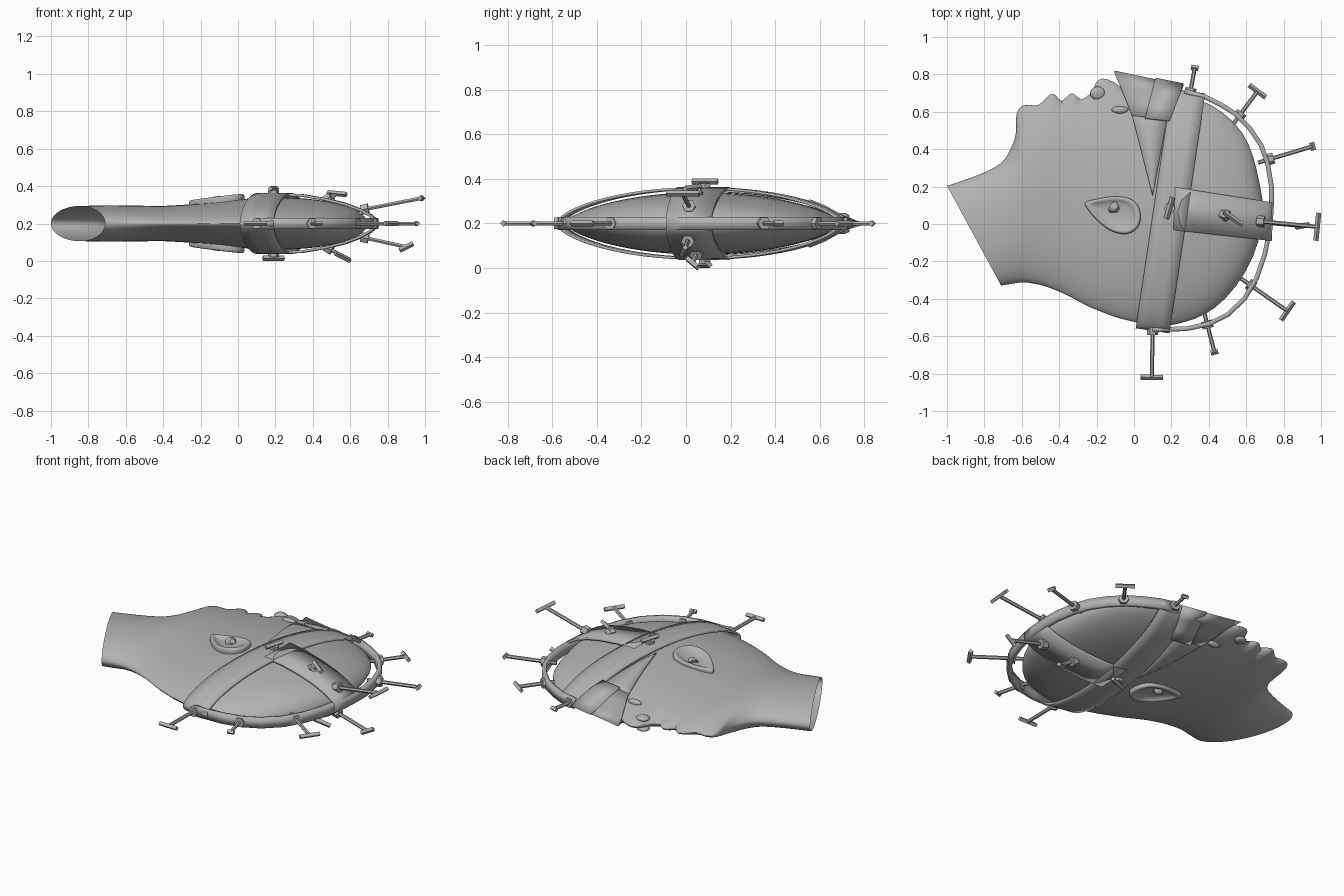
import bpy, bmesh, math
from mathutils import Vector
from mathutils.bvhtree import BVHTree

if "Cube" in bpy.data.objects:
    bpy.data.objects.remove(bpy.data.objects["Cube"])

grey = bpy.data.materials.new("plain grey")
grey.diffuse_color = (0.45, 0.45, 0.45, 1)
grey.use_nodes = True
grey.node_tree.nodes["Principled BSDF"].inputs["Base Color"].default_value = grey.diffuse_color
MID = 0.2  # height of the symmetry plane


def interp(x, pts):
    if x <= pts[0][0]:
        return pts[0][1]
    for (a, p), (b, q) in zip(pts, pts[1:]):
        if x <= b:
            return p + (q - p) * (x - a) / (b - a)
    return pts[-1][1]


def make(name, verts, faces, smooth=40, solid=0, bevel=0, subsurf=0):
    me = bpy.data.meshes.new(name)
    me.from_pydata([tuple(v) for v in verts], [], faces)
    bm = bmesh.new()
    bm.from_mesh(me)
    bmesh.ops.recalc_face_normals(bm, faces=bm.faces)
    bm.to_mesh(me)
    bm.free()
    me.materials.append(grey)
    ob = bpy.data.objects.new(name, me)
    bpy.context.collection.objects.link(ob)
    if subsurf:
        ob.modifiers.new("smooth", 'SUBSURF').levels = subsurf
        ob.modifiers["smooth"].render_levels = subsurf
    if solid:
        m = ob.modifiers.new("thick", 'SOLIDIFY')
        m.thickness, m.offset = solid, 0
    bpy.context.view_layer.objects.active = ob
    ob.select_set(True)
    bpy.ops.object.shade_smooth_by_angle(angle=math.radians(smooth))
    ob.select_set(False)
    return ob


def strip(name, rails, closed=False, solid=0.012, smooth=40):
    """Band of quads across a list of rows of points."""
    n, w = len(rails), len(rails[0])
    verts = [p for row in rails for p in row]
    faces = []
    for i in range(n if closed else n - 1):
        j = (i + 1) % n
        for k in range(w - 1):
            faces.append((i * w + k, i * w + k + 1, j * w + k + 1, j * w + k))
    return make(name, verts, faces, smooth, solid)


def rod(name, a, b, r, sides=8, r2=None):
    a, b = Vector(a), Vector(b)
    q = (b - a).to_track_quat('Z', 'Y')
    verts = []
    for c, rr in ((a, r), (b, r if r2 is None else r2)):
        for i in range(sides):
            t = 2 * math.pi * i / sides
            verts.append(c + q @ Vector((rr * math.cos(t), rr * math.sin(t), 0)))
    faces = [(i, (i + 1) % sides, sides + (i + 1) % sides, sides + i) for i in range(sides)]
    faces += [tuple(range(sides)), tuple(range(sides, 2 * sides))]
    return make(name, verts, faces, 35)


# Head: lens-shaped sections between the face profile and the nape profile
front = [(-1, .205), (-.86, .25), (-.72, .31), (-.68, .36), (-.645, .43), (-.625, .5),
         (-.635, .57), (-.62, .625), (-.575, .645), (-.53, .63), (-.49, .645), (-.45, .705),
         (-.415, .695), (-.39, .64), (-.345, .705), (-.315, .7), (-.29, .66), (-.255, .68),
         (-.22, .71), (-.205, .765), (-.17, .785), (-.115, .77), (-.03, .70), (.05, .68),
         (.17, .71), (.3, .685), (.42, .64), (.54, .55), (.62, .43), (.66, .28),
         (.69, .12), (.695, .05)]
nape = [(-.71, -.33), (-.59, -.31), (-.48, -.33), (-.37, -.375), (-.24, -.445), (-.1, -.5),
        (.02, -.53), (.16, -.55), (.3, -.525), (.43, -.46), (.59, -.3), (.66, -.14),
        (.688, 0), (.695, .04)]
nape_x = [(0, -.71), (8, -.38), (20, -.02), (25, .22), (27, .43), (28, .55), (29, .645),
          (30, .685), (31, .695)]
depth = [(-1, .09), (-.7, .098), (-.4, .094), (-.2, .106), (0, .13), (.2, .143), (.4, .133),
         (.55, .108), (.64, .075), (.68, .04), (.695, .01)]
soft = [Vector(p) for p in front]
for _ in range(6):
    soft = [(soft[i - 1] + soft[i] * 2 + soft[i + 1]) / 4 if 4 < i < 25 else soft[i]
            for i in range(len(soft))]
HALF = 24
rows = []
for i, f in enumerate(front):
    xb = interp(i, nape_x)
    back = Vector((xb, interp(xb, nape)))
    power = interp(i, [(0, 1.0), (8, 1.3), (31, 1.35)])
    row = []
    for k in range(2 * HALF):
        t = math.pi * k / HALF
        u = (1 - math.cos(t)) / 2
        p = soft[i].lerp(back, u) + (Vector(f) - soft[i]) * math.exp(-(u / .06) ** 2)
        z = interp(p.x, depth) * abs(math.sin(t)) ** power
        row.append((p.x, p.y, MID + (z if k <= HALF else -z)))
    rows.append(row)
N = 2 * HALF
hv = [p for r in rows for p in r]
hf = [(i * N + k, i * N + (k + 1) % N, (i + 1) * N + (k + 1) % N, (i + 1) * N + k)
      for i in range(len(rows) - 1) for k in range(N)]
hf.append(tuple((len(rows) - 1) * N + k for k in range(N)))
make("head", hv, hf, 60, subsurf=1)
bvh = BVHTree.FromPolygons([Vector(p) for p in hv], hf)


def skin(x, y, lift=0.0):
    """Half thickness of the head under a point."""
    hit = bvh.ray_cast(Vector((x, y, 2)), Vector((0, 0, -1)))[0]
    return (hit.z - MID if hit else 0) + lift


# Main strap: loop across the head from brow to nape
A, B, W = Vector((.29, .705)), Vector((.10, -.565)), .09
rails = []
for k in range(64):
    t = 2 * math.pi * k / 64
    c = A.lerp(B, (1 - math.cos(t)) / 2)
    z = MID + math.copysign(.157 * abs(math.sin(t)) ** 1.25, math.sin(t))
    rails.append([(c.x + s * W, c.y - s * W * .15, z) for s in (-1, -.33, .33, 1)])
strip("main_strap", rails, closed=True)

# Crown strap: from the main strap over the crown and back beneath
arc = [(.22, .157), (.35, .15), (.48, .128), (.58, .103), (.66, .073), (.71, .045), (.74, .02)]
path = arc + [(x, -z) for x, z in reversed(arc)]
strip("crown_strap", [[(x, interp(x, [(.2, .2), (.74, .115)]), MID + z),
                       (x - .01, interp(x, [(.2, -.03), (.74, -.09)]), MID + z)]
                      for x, z in path], solid=.014)

# Hoop: open rail around the skull in the symmetry plane
hoop = [(.27, .71), (.38, .68), (.46, .64), (.54, .59), (.62, .51), (.68, .42), (.715, .32),
        (.735, .2), (.735, .1), (.728, -.02), (.70, -.16), (.655, -.29), (.59, -.4),
        (.5, -.485), (.4, -.535), (.28, -.56), (.1, -.565)]
strip("hoop", [[(x, y, MID - .03), (x, y, MID + .03)] for x, y in hoop], solid=.025)

# Visor over the eyes, with a raised pad and tapering temple straps
def wrap(name, upper, lower, lift, solid):
    """Band over the face from one cheek to the other: rail a to rail b."""
    row = []
    for v in (1, .66, .33, 0):
        ps = []
        for a, b in (upper, lower):
            p = Vector(a).lerp(Vector(b), v)
            ps.append((p.x, p.y, (skin(p.x, p.y) + lift) * (v > 0)))
        row.append(ps)
    full = row + [[(x, y, -z) for x, y, z in r] for r in reversed(row[:-1])]
    strip(name, [[(x, y, MID + z) for x, y, z in r] for r in full], solid=solid)


wrap("visor", ((-.105, .815), (-.01, .58)), ((.25, .74), (.18, .555)), .014, .01)
wrap("visor_pad", ((.115, .775), (.06, .565)), ((.265, .745), (.19, .55)), .024, .014)

for side, label in ((1, "upper"), (-1, "lower")):
    def on(x, y, lift=0.0):
        return (x, y, MID + side * skin(x, y, lift))

    rails = []
    for k in range(9):
        v = k / 8
        y = .58 - .43 * v
        rails.append([on(a + (.10 - a) * v + o * (1 - v) * .01, y, .01)
                      for a, o in ((0, -1), (.085, 0), (.17, 1))])
    strip(label + "_temple_strap", rails, solid=.01)

    # Ear: rim, sunken bowl and small front flap
    outline = [(-.275, .115), (-.235, .125), (-.15, .145), (-.06, .15), (.01, .125), (.04, .06),
               (.03, -.02), (-.03, -.058), (-.1, -.05), (-.17, -.01), (-.23, .055)]
    n, c = len(outline), Vector((-.1, .06))
    rings = []
    for f, lift in ((1.0, -.01), (1.02, .022), (.93, .034), (.8, .03), (.68, .012), (.3, .0)):
        ring = []
        for j, p in enumerate(outline):
            q = c + (Vector(p) - c) * f
            back = interp(q.y, [(-.06, 1.0), (.15, .55)])
            ring.append(on(q.x, q.y, lift * back + .002))
        rings.append(ring)
    ev = [p for r in rings for p in r]
    ef = [(i * n + j, i * n + (j + 1) % n, (i + 1) * n + (j + 1) % n, (i + 1) * n + j)
          for i in range(len(rings) - 1) for j in range(n)]
    ef.append(tuple((len(rings) - 1) * n + j for j in range(n)))
    make(label + "_ear", ev, ef, 70, subsurf=2)
    rod(label + "_ear_flap", on(-.11, .09, 0), on(-.09, .075, .018), .035, 10, .015)

    # Eyelids and nose wing as flattened domes
    for part, x, y, rx, ry, rz in (("eyelid", -.075, .61, .045, .02, .018),
                                   ("nose_wing", -.195, .70, .04, .035, .016)):
        bm = bmesh.new()
        bmesh.ops.create_uvsphere(bm, u_segments=16, v_segments=8, radius=1)
        base = Vector(on(x, y))
        vs = [base + Vector((v.co.x * rx, v.co.y * ry, v.co.z * rz)) for v in bm.verts]
        fs = [tuple(v.index for v in f.verts) for f in bm.faces]
        bm.free()
        make(label + "_" + part, vs, fs, 60)


# Clamp screws: hex nut, shaft and cross handle
def screw(name, root, tip, bar, span):
    root, tip, bar = Vector(root), Vector(tip), Vector(bar).normalized()
    d = (tip - root).normalized()
    rod(name + "_shaft", root - d * .06, tip, .011, 6)
    rod(name + "_nut", root - d * .012, root + d * .028, .03, 6)
    rod(name + "_handle", tip - bar * span, tip + bar * span, .014, 4)


rim = [((.30, .70), (.325, .835), .02), ((.56, .575), (.66, .71), .055),
       ((.72, .345), (.955, .415), .022), ((.62, -.325), (.82, -.465), .06),
       ((.39, -.53), (.43, -.685), .02), ((.10, -.565), (.095, -.82), .06)]
for i, (a, b, span) in enumerate(rim):
    d = Vector(b) - Vector(a)
    screw(f"rim_screw_{i + 1}", (*a, MID), (*b, MID), (-d.y, d.x, 0), span)

screw("upper_side_screw", (.19, .085, .352), (.19, .085, .388), (.3, 1, 0), .06)
screw("lower_side_screw", (.19, .085, .048), (.19, .085, .014), (1, .4, 0), .06)
screw("upper_crown_screw", (.48, .05, .328), (.53, .03, .36), (1, -.7, -.1), .06)
screw("lower_crown_screw", (.48, .05, .072), (.56, .03, .022), (1, .6, -.5), .05)
screw("upper_tip_screw", (.67, .015, .275), (.98, -.015, .335), (.1, 1, 0), .075)
screw("lower_tip_screw", (.67, .01, .125), (.90, -.01, .075), (1, .2, .5), .04)
